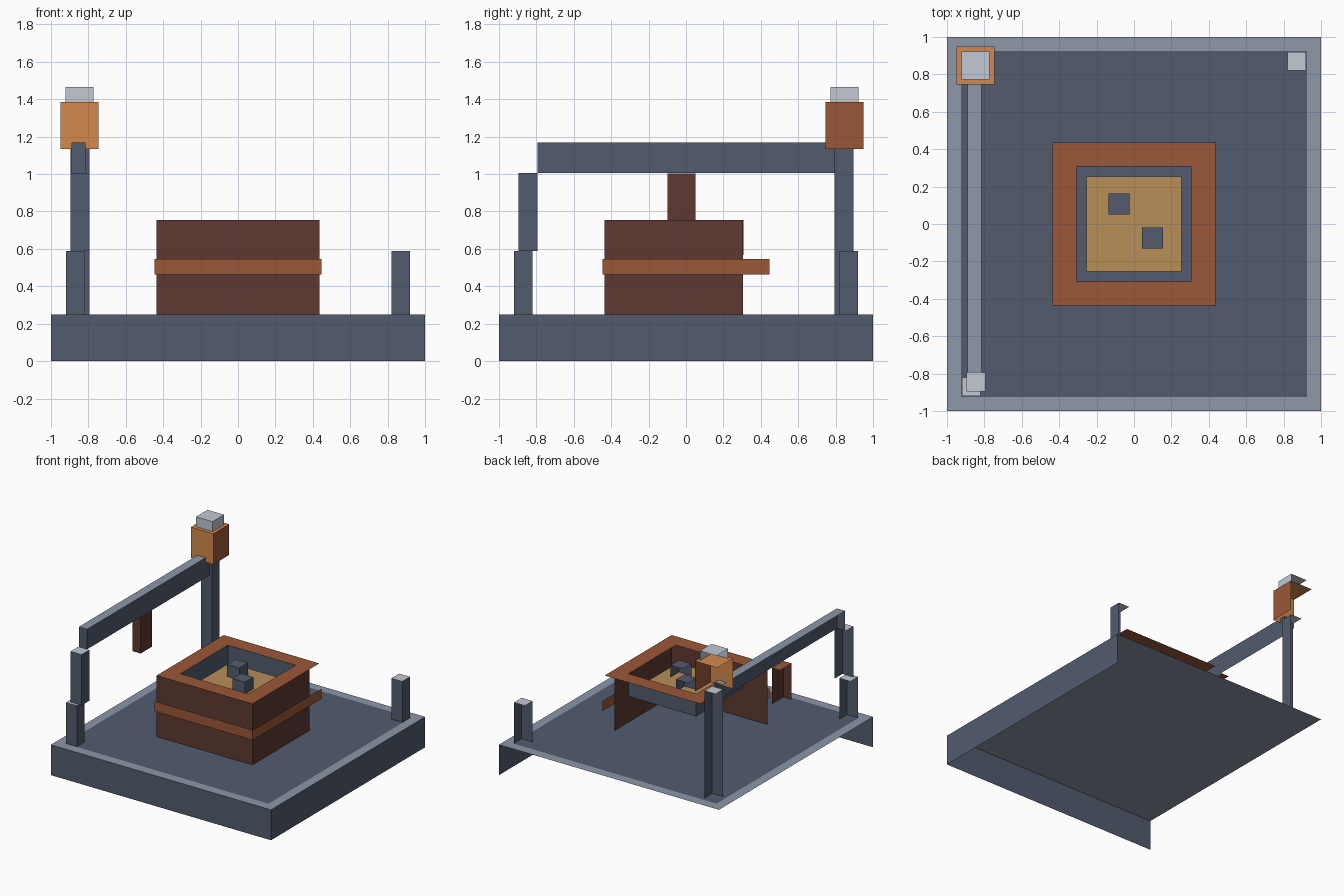
import bpy
import bmesh

if "Cube" in bpy.data.objects:
    bpy.data.objects.remove(bpy.data.objects["Cube"])


def material(name, hex_code):
    def linear(i):
        c = int(hex_code[i:i + 2], 16) / 255
        return c / 12.92 if c <= 0.04045 else ((c + 0.055) / 1.055) ** 2.4
    m = bpy.data.materials.new(name)
    m.diffuse_color = (linear(0), linear(2), linear(4), 1)
    m.use_nodes = True
    m.node_tree.nodes["Principled BSDF"].inputs["Base Color"].default_value = m.diffuse_color
    return m


slate = material("slate", "525b6e")
pale_slate = material("pale slate", "8e97a8")
light_grey = material("light grey", "c2c9d4")
dark_brown = material("dark brown", "5f3831")
rust = material("rust", "9b5838")
orange = material("orange", "d48a4e")
tan = material("tan", "b78e59")


def build(name, quads):
    """Make one object from (material, four corners) pairs."""
    bm = bmesh.new()
    mesh = bpy.data.meshes.new(name)
    for mat, corners in quads:
        if mat.name not in mesh.materials:
            mesh.materials.append(mat)
        face = bm.faces.new([bm.verts.new(c) for c in corners])
        face.material_index = mesh.materials.find(mat.name)
    bm.to_mesh(mesh)
    bm.free()
    ob = bpy.data.objects.new(name, mesh)
    bpy.context.collection.objects.link(ob)
    return ob


def flat(mat, x0, x1, y0, y1, z):
    return mat, [(x0, y0, z), (x1, y0, z), (x1, y1, z), (x0, y1, z)]


def front(mat, x0, x1, y, z0, z1):
    return mat, [(x0, y, z0), (x1, y, z0), (x1, y, z1), (x0, y, z1)]


def right(mat, x, y0, y1, z0, z1):
    return mat, [(x, y0, z0), (x, y1, z0), (x, y1, z1), (x, y0, z1)]


def open_box(name, x, y, z, side, top, front_mat=None):
    """Block shell with only its front, right and top faces."""
    return build(name, [front(front_mat or side, *x, y[0], *z),
                        right(side, x[1], *y, *z),
                        flat(top, *x, *y, z[1])])


def frame(name, mat, outer, inner, z):
    """Flat square ring."""
    o, i = outer, inner
    return build(name, [flat(mat, -o, o, -o, -i, z), flat(mat, -o, o, i, o, z),
                        flat(mat, -o, -i, -i, i, z), flat(mat, i, o, -i, i, z)])


# Base slab with a pale top and a darker floor plate on it
open_box("base", (-1, 1), (-1, 1), (0, 0.25), slate, pale_slate)
build("base_floor", [flat(slate, -0.925, 0.925, -0.925, 0.925, 0.252)])

# Short corner posts
for name, x, y in (("front_left", -0.92, -0.92), ("back_right", 0.82, 0.82)):
    open_box(name + "_short_post", (x, x + 0.1), (y, y + 0.1), (0.25, 0.588),
             slate, light_grey)

# Tall supports and the beam between them
px = (-0.895, -0.795)
open_box("front_upper_post", px, (-0.895, -0.795), (0.588, 1.005), slate, light_grey)
open_box("back_tall_post", px, (0.795, 0.895), (0.25, 1.133), slate, light_grey)
bx = (-0.89, -0.815)
open_box("beam", bx, (-0.795, 0.795), (1.005, 1.17), slate, pale_slate)
open_box("hanging_block", bx, (-0.1, 0.05), (0.705, 1.004), dark_brown, rust)

# Lantern on the back post
open_box("lantern", (-0.95, -0.745), (0.745, 0.95), (1.133, 1.385), rust, orange, orange)
open_box("lantern_cap", (-0.923, -0.773), (0.773, 0.923), (1.385, 1.466),
         light_grey, light_grey)

# Central crate: two outer walls, band, top ring
build("crate_walls", [front(dark_brown, -0.435, 0.435, -0.435, 0.25, 0.754),
                      right(dark_brown, 0.435, -0.435, 0.305, 0.25, 0.754)])
build("crate_band", [front(rust, -0.447, 0.447, -0.447, 0.463, 0.545),
                     right(rust, 0.447, -0.447, 0.447, 0.463, 0.545)])
frame("crate_top_ring", rust, 0.435, 0.308, 0.754)

# Lining, filling and the two lumps inside
build("crate_lining", [front(slate, -0.308, 0.308, 0.308, 0.568, 0.754),
                       right(slate, -0.308, -0.308, 0.308, 0.568, 0.754),
                       flat(slate, -0.308, 0.308, -0.308, 0.308, 0.568)])
open_box("crate_filling", (-0.255, 0.255), (-0.255, 0.255), (0.568, 0.642), tan, tan)
for n, (x, y) in enumerate(((-0.135, 0.05), (0.042, -0.13))):
    open_box(f"lump_{n + 1}", (x, x + 0.112), (y, y + 0.112), (0.642, 0.74), slate, slate)
